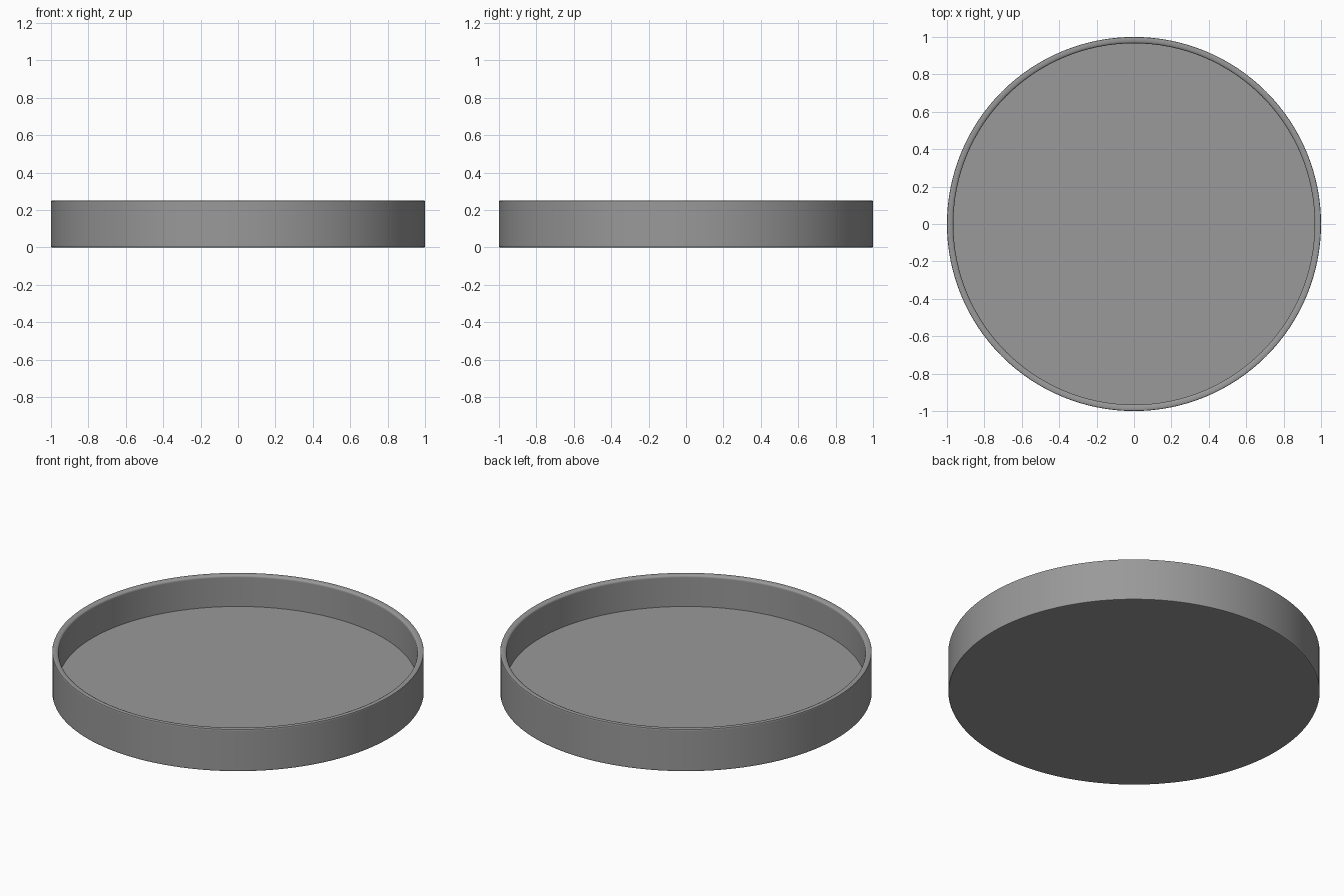
import bpy, bmesh, math

if "Cube" in bpy.data.objects:
    bpy.data.objects.remove(bpy.data.objects["Cube"])

SIDES = 128

# Cross-section of the tray (radius, height), from underside to inner floor
profile = [
    (0.99, 0.0), (0.995, 0.0), (0.9985, 0.0015), (1.0, 0.005),   # rounded foot edge
    (1.0, 0.01), (1.0, 0.24),                                    # outer wall
    (1.0, 0.245), (0.9985, 0.2485), (0.995, 0.25),               # outer rim edge
    (0.985, 0.25), (0.975, 0.249), (0.969, 0.246), (0.966, 0.24),  # inner rim edge
    (0.966, 0.235), (0.966, 0.064),                              # inner wall
]

bm = bmesh.new()
rings = []
for r, z in profile:
    rings.append([bm.verts.new((r * math.cos(2 * math.pi * i / SIDES),
                                r * math.sin(2 * math.pi * i / SIDES), z))
                  for i in range(SIDES)])

# Walls
for a, b in zip(rings, rings[1:]):
    for i in range(SIDES):
        j = (i + 1) % SIDES
        bm.faces.new((a[i], a[j], b[j], b[i]))

# Underside and inner floor
bm.faces.new(rings[0][::-1])
bm.faces.new(rings[-1])
bmesh.ops.recalc_face_normals(bm, faces=bm.faces)

mesh = bpy.data.meshes.new("round_tray")
bm.to_mesh(mesh)
bm.free()
tray = bpy.data.objects.new("round_tray", mesh)
bpy.context.collection.objects.link(tray)

# Dark grey finish
finish = bpy.data.materials.new("dark_grey")
finish.diffuse_color = (0.32, 0.32, 0.32, 1)
finish.use_nodes = True
finish.node_tree.nodes["Principled BSDF"].inputs["Base Color"].default_value = finish.diffuse_color
mesh.materials.append(finish)

# Smooth round walls with crisp floor edges
bpy.context.view_layer.objects.active = tray
tray.select_set(True)
bpy.ops.object.shade_smooth_by_angle(angle=math.radians(40))
